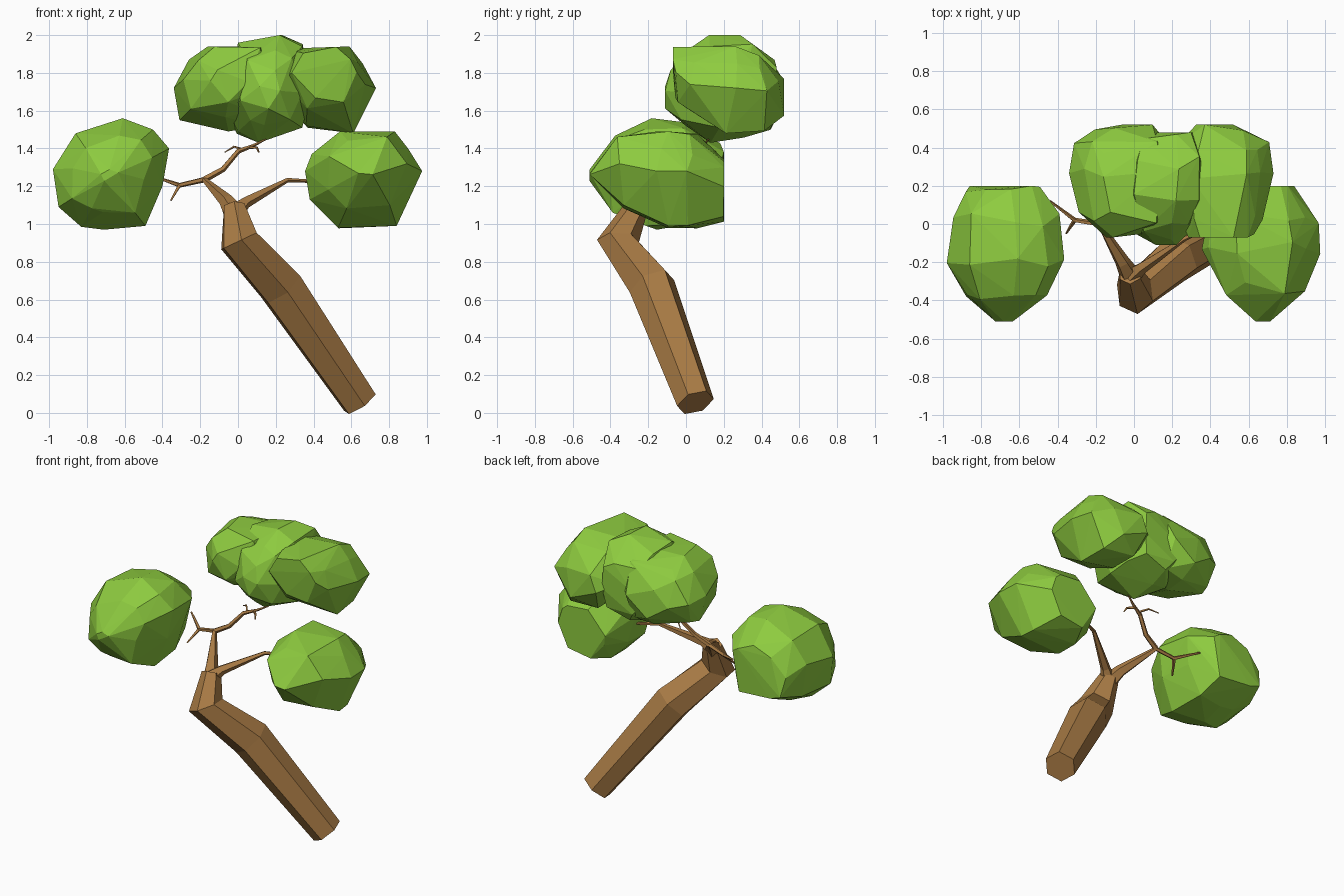
import bpy, bmesh, random
from math import cos, sin, tau
from mathutils import Vector

random.seed(4)


def material(name, color):
    m = bpy.data.materials.new(name)
    m.diffuse_color = (*color, 1)
    return m


BARK = material("bark", (0.40, 0.20, 0.06))
LEAF = material("leaves", (0.27, 0.60, 0.05))


def finish(name, bm, mat):
    bmesh.ops.recalc_face_normals(bm, faces=bm.faces)
    mesh = bpy.data.meshes.new(name)
    bm.to_mesh(mesh)
    bm.free()
    mesh.materials.append(mat)
    bpy.context.collection.objects.link(bpy.data.objects.new(name, mesh))


def limb(name, path, sides):
    """Faceted tube along (x, y, z, radius) points, capped at both ends."""
    pts = [Vector(p[:3]) for p in path]
    dirs = [(b - a).normalized() for a, b in zip(pts, pts[1:])]
    bm, rings = bmesh.new(), []
    u, last = dirs[0].orthogonal().normalized(), dirs[0]
    for i, p in enumerate(pts):
        t = (dirs[max(i - 1, 0)] + dirs[min(i, len(dirs) - 1)]).normalized()
        u = last.rotation_difference(t) @ u
        v, last = t.cross(u), t
        rings.append([bm.verts.new(p + path[i][3] * (u * cos(tau * k / sides) + v * sin(tau * k / sides)))
                      for k in range(sides)])
    for a, b in zip(rings, rings[1:]):
        for k in range(sides):
            n = (k + 1) % sides
            bm.faces.new((a[k], a[n], b[n], b[k]))
    bm.faces.new(rings[0])
    bm.faces.new(rings[-1])
    finish(name, bm, BARK)


def foliage(name, outline, slices, jitter=0.02):
    """Faceted clump: hull of a front (x, z) outline repeated at (y, scale, dz) slices."""
    xs, zs = zip(*outline)
    cx, cz = (min(xs) + max(xs)) / 2, (min(zs) + max(zs)) / 2
    ys = [s[0] for s in slices]
    bm = bmesh.new()
    for i, (y, s, dz) in enumerate(slices):
        for k, (x, z) in enumerate(outline):
            if (i + k) % 2 and s < 0.6:
                continue
            # points stagger in depth so the facets are irregular
            dy = random.uniform(-1.8, 1.8) * jitter
            j = 0 if s == 1 else jitter
            bm.verts.new((cx + (x - cx) * s + random.uniform(-j, j),
                          min(max(y + dy, min(ys)), max(ys)),
                          cz + dz + (z - cz) * s + random.uniform(-j, j)))
    bmesh.ops.convex_hull(bm, input=bm.verts)
    bmesh.ops.delete(bm, geom=[v for v in bm.verts if not v.link_faces], context='VERTS')
    finish(name, bm, LEAF)


# Leaning trunk with an elbow
limb("trunk", [(0.645, 0.05, 0.055, 0.102), (0.225, -0.18, 0.67, 0.128),
               (0.005, -0.36, 0.91, 0.112), (-0.02, -0.26, 1.09, 0.062)], 6)

# Branches and twigs
limb("left_branch", [(-0.01, -0.29, 1.04, 0.06), (-0.06, -0.2, 1.12, 0.04), (-0.18, 0, 1.235, 0.016),
                     (-0.31, 0.02, 1.205, 0.013), (-0.44, 0.12, 1.25, 0.006)], 5)
limb("left_twig", [(-0.31, 0.02, 1.205, 0.012), (-0.33, -0.01, 1.17, 0.009), (-0.355, -0.05, 1.125, 0.005)], 4)
limb("right_branch", [(-0.01, -0.27, 1.07, 0.05), (0.04, -0.23, 1.115, 0.032), (0.26, -0.08, 1.232, 0.013),
                      (0.42, 0, 1.225, 0.008)], 5)
limb("upper_branch", [(-0.18, 0, 1.235, 0.018), (-0.08, 0.02, 1.29, 0.016), (0, 0.06, 1.385, 0.014),
                      (0.08, 0.09, 1.415, 0.009), (0.15, 0.12, 1.45, 0.004)], 5)
limb("upper_twig_left", [(0.02, 0.07, 1.395, 0.008), (-0.02, 0.12, 1.41, 0.006), (-0.07, 0.16, 1.38, 0.003)], 4)
limb("upper_twig_right", [(0.06, 0.085, 1.405, 0.01), (0.1, 0.05, 1.405, 0.007), (0.11, 0.03, 1.38, 0.004)], 4)

# Side foliage clumps
foliage("left_foliage",
        [(-0.98, 1.29), (-0.95, 1.09), (-0.83, 0.985), (-0.71, 0.97), (-0.49, 0.99), (-0.4, 1.2),
         (-0.365, 1.4), (-0.45, 1.5), (-0.61, 1.56), (-0.86, 1.48)],
        [(-0.51, 0.12, 0), (-0.4, 0.7, 0), (-0.19, 1, 0), (0.02, 0.94, 0.01), (0.2, 0.62, -0.01)])
foliage("right_foliage",
        [(0.975, 1.28), (0.84, 0.99), (0.53, 0.98), (0.38, 1.13), (0.355, 1.28), (0.39, 1.37),
         (0.54, 1.49), (0.83, 1.49), (0.9, 1.4)],
        [(-0.51, 0.1, 0.02), (-0.34, 0.72, 0.04), (-0.12, 1, 0), (0.04, 0.93, -0.01), (0.2, 0.6, -0.05)])

# Top crown of three overlapping clumps
foliage("crown_left",
        [(-0.34, 1.72), (-0.31, 1.55), (-0.05, 1.49), (0.12, 1.52), (0.24, 1.72), (0.14, 1.94),
         (-0.16, 1.94), (-0.26, 1.87)],
        [(-0.07, 0.38, 0.03), (0.04, 0.78, 0.03), (0.26, 1, 0), (0.4, 0.88, -0.01), (0.52, 0.5, -0.03)])
foliage("crown_right",
        [(0.3, 1.93), (0.59, 1.94), (0.66, 1.85), (0.73, 1.72), (0.61, 1.48), (0.36, 1.52),
         (0.19, 1.72)],
        [(-0.07, 0.6, 0.07), (0.03, 0.8, 0.04), (0.24, 1, 0), (0.4, 0.86, -0.02), (0.52, 0.5, -0.04)])
foliage("crown_middle",
        [(-0.05, 1.6), (0, 1.49), (0.11, 1.43), (0.34, 1.51), (0.39, 1.7), (0.34, 1.94), (0.22, 2),
         (0, 1.96), (0.0, 1.75)],
        [(-0.11, 0.3, 0), (-0.02, 0.7, 0), (0.15, 1, 0), (0.32, 0.97, 0), (0.48, 0.65, -0.02)])
